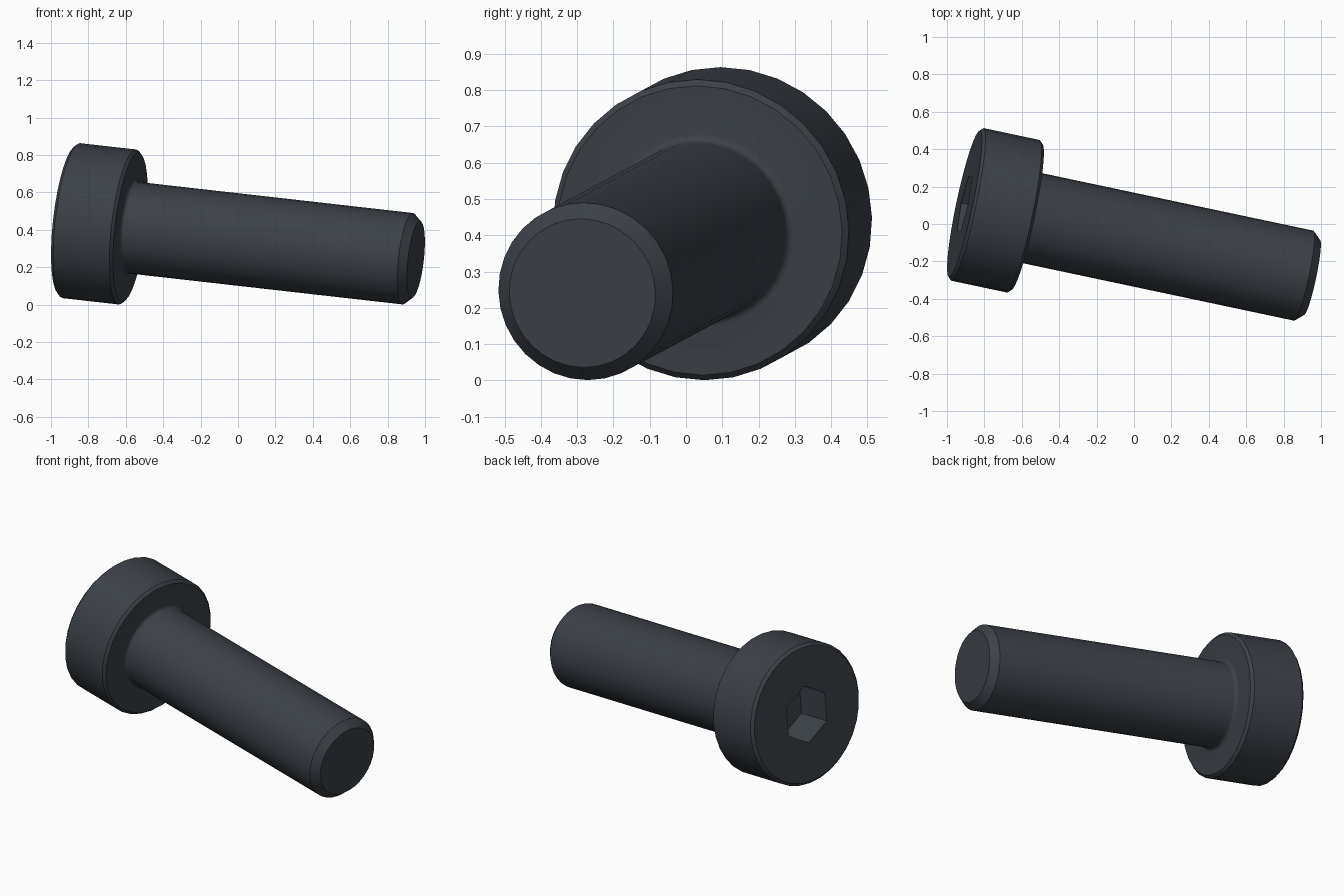
import bpy
import bmesh
import math
from mathutils import Matrix, Vector

if "Cube" in bpy.data.objects:
    bpy.data.objects.remove(bpy.data.objects["Cube"], do_unlink=True)

SIDES = 32
HEAD_R, HEAD_H = 0.417, 0.34
SHANK_R, LENGTH = 0.246, 1.91
BEVEL, FILLET = 0.016, 0.022
TIP_R, TIP_BEVEL = 0.206, 0.044
SOCKET_R, SOCKET_DEPTH = 0.17, 0.21

# Placement: local z runs from the head's outer face to the tip
axis = Vector((0.9723, -0.206, -0.11)).normalized()
up = (Vector((0, 0, 1)) - axis * axis.z).normalized()
side = axis.cross(up)
frame = Matrix((up, side, axis)).transposed().to_4x4()
placement = Matrix.Translation((-0.906, 0.108, 0.4506)) @ frame

steel = bpy.data.materials.new("dark_slate_steel")
steel.use_nodes = True
colour = (0.045, 0.053, 0.064, 1)
steel.diffuse_color = colour
steel.node_tree.nodes["Principled BSDF"].inputs["Base Color"].default_value = colour


def make_object(name, bm):
    bmesh.ops.recalc_face_normals(bm, faces=bm.faces)
    mesh = bpy.data.meshes.new(name)
    bm.to_mesh(mesh)
    bm.free()
    mesh.materials.append(steel)
    obj = bpy.data.objects.new(name, mesh)
    obj.matrix_world = placement
    bpy.context.collection.objects.link(obj)
    return obj


def lathe(name, profile):
    """Turn (radius, height) points round local z and cap both ends."""
    bm = bmesh.new()
    verts = [bm.verts.new((r, 0, z)) for r, z in profile]
    edges = [bm.edges.new(pair) for pair in zip(verts, verts[1:])]
    bmesh.ops.spin(bm, geom=verts + edges, cent=(0, 0, 0), axis=(0, 0, 1),
                   angle=math.tau, steps=SIDES, use_duplicate=False)
    bmesh.ops.remove_doubles(bm, verts=bm.verts, dist=0.0001)
    bmesh.ops.holes_fill(bm, edges=bm.edges, sides=0)
    return make_object(name, bm)


# Bolt: bevelled head, rounded neck, plain shank and bevelled tip
head = [(HEAD_R - BEVEL, 0), (HEAD_R, BEVEL),
        (HEAD_R, HEAD_H - BEVEL), (HEAD_R - BEVEL, HEAD_H)]
neck = []
for i in range(5):
    a = math.pi / 2 * i / 4
    neck.append((SHANK_R + FILLET * (1 - math.sin(a)),
                 HEAD_H + FILLET * (1 - math.cos(a))))
tip = [(SHANK_R, LENGTH - TIP_BEVEL), (TIP_R, LENGTH)]
bolt = lathe("socket_head_bolt", head + neck + tip)

# Hexagonal socket cut into the head
bm = bmesh.new()
bmesh.ops.create_cone(bm, cap_ends=True, segments=6, radius1=SOCKET_R,
                      radius2=SOCKET_R, depth=SOCKET_DEPTH * 2)
# Keep one corner of the hexagon pointing up
first = max(bm.verts, key=lambda v: v.co.x).co
bmesh.ops.rotate(bm, verts=bm.verts,
                 matrix=Matrix.Rotation(-math.atan2(first.y, first.x), 3, 'Z'))
cutter = make_object("socket_cutter", bm)
cutter.hide_render = True

bpy.ops.object.select_all(action='DESELECT')
bpy.context.view_layer.objects.active = bolt
bolt.select_set(True)
cut = bolt.modifiers.new("hex_socket", 'BOOLEAN')
cut.operation = 'DIFFERENCE'
cut.solver = 'EXACT'
cut.object = cutter
bpy.ops.object.modifier_apply(modifier=cut.name)
bpy.data.objects.remove(cutter, do_unlink=True)

bpy.ops.object.shade_smooth_by_angle(angle=math.radians(30))
